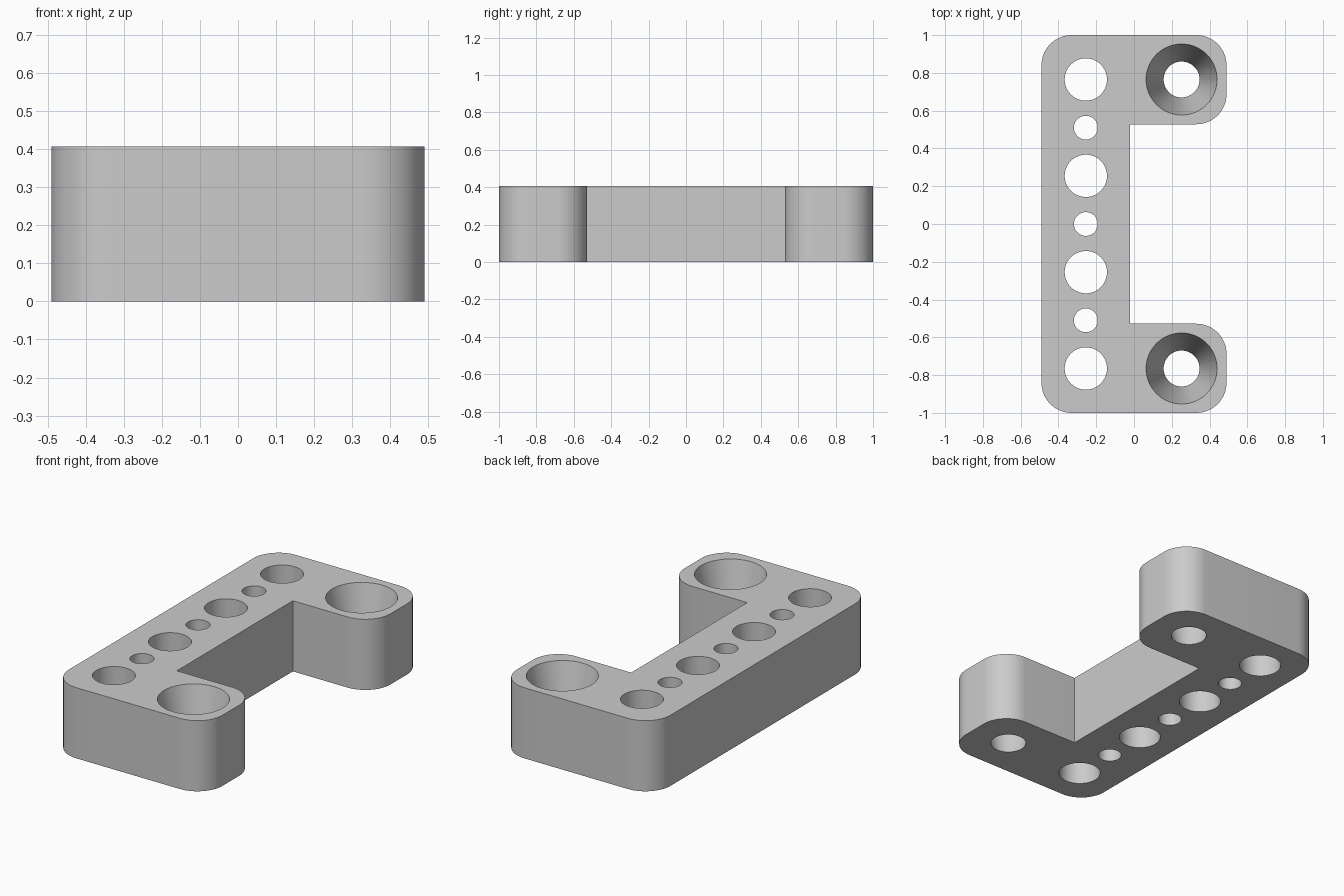
import bpy
import bmesh
from math import cos, sin, radians

HEIGHT = 0.407
HALF_X, HALF_Y = 0.49, 1.0
ARM_Y = 0.528        # inner side of each arm
SPINE_X = -0.02      # inner side of the spine
CORNER = 0.16
PITCH = 0.255        # spacing of the hole grid

cube = bpy.data.objects.get("Cube")
if cube:
    bpy.data.objects.remove(cube, do_unlink=True)

grey = bpy.data.materials.new("plain grey")
grey.use_nodes = True
colour = (0.6, 0.6, 0.6, 1)
grey.diffuse_color = colour
grey.node_tree.nodes["Principled BSDF"].inputs["Base Color"].default_value = colour


def corner(x, y, start, steps=16):
    """Quarter circle around (x, y), counter-clockwise from start degrees."""
    angles = [radians(start + 90 * i / steps) for i in range(steps + 1)]
    return [(x + CORNER * cos(a), y + CORNER * sin(a)) for a in angles]


def add_object(name, bm):
    bmesh.ops.recalc_face_normals(bm, faces=bm.faces)
    mesh = bpy.data.meshes.new(name)
    bm.to_mesh(mesh)
    bm.free()
    mesh.materials.append(grey)
    obj = bpy.data.objects.new(name, mesh)
    bpy.context.collection.objects.link(obj)
    return obj


# C-shaped plate: rounded outer corners, sharp inner corners
cx, cy = HALF_X - CORNER, HALF_Y - CORNER
outline = (
    corner(-cx, -cy, 180)
    + corner(cx, -cy, 270)
    + corner(cx, -ARM_Y - CORNER, 0)
    + [(SPINE_X, -ARM_Y), (SPINE_X, ARM_Y)]
    + corner(cx, ARM_Y + CORNER, 270)
    + corner(cx, cy, 0)
    + corner(-cx, cy, 90)
)
bm = bmesh.new()
base = bm.faces.new([bm.verts.new((x, y, 0)) for x, y in outline])
extruded = bmesh.ops.extrude_face_region(bm, geom=[base], use_keep_orig=True)
top = [v for v in extruded["geom"] if isinstance(v, bmesh.types.BMVert)]
bmesh.ops.translate(bm, verts=top, vec=(0, 0, HEIGHT))
bracket = add_object("bracket", bm)

# Holes: (x, y, bottom radius, top radius)
holes = [(-PITCH, PITCH * k, 0.112, 0.112) for k in (-3, -1, 1, 3)]
holes += [(-PITCH, PITCH * k, 0.063, 0.063) for k in (-2, 0, 2)]
holes += [(0.252, PITCH * k, 0.095, 0.188) for k in (-3, 3)]

margin = 0.05
bm = bmesh.new()
for x, y, low, high in holes:
    # Extend the cutter past both faces while keeping its slope
    extra = (high - low) * margin / HEIGHT
    made = bmesh.ops.create_cone(
        bm, cap_ends=True, segments=64,
        radius1=low - extra, radius2=high + extra, depth=HEIGHT + 2 * margin)
    bmesh.ops.translate(bm, verts=made["verts"], vec=(x, y, HEIGHT / 2))
cutter = add_object("hole_cutter", bm)
cutter.hide_render = True

# Cut the holes, then drop the cutter
bpy.context.view_layer.objects.active = bracket
bracket.select_set(True)
cut = bracket.modifiers.new("holes", "BOOLEAN")
cut.operation = "DIFFERENCE"
cut.solver = "EXACT"
cut.object = cutter
bpy.ops.object.modifier_apply(modifier=cut.name)
bpy.data.objects.remove(cutter, do_unlink=True)

bpy.ops.object.shade_smooth_by_angle(angle=radians(30))
